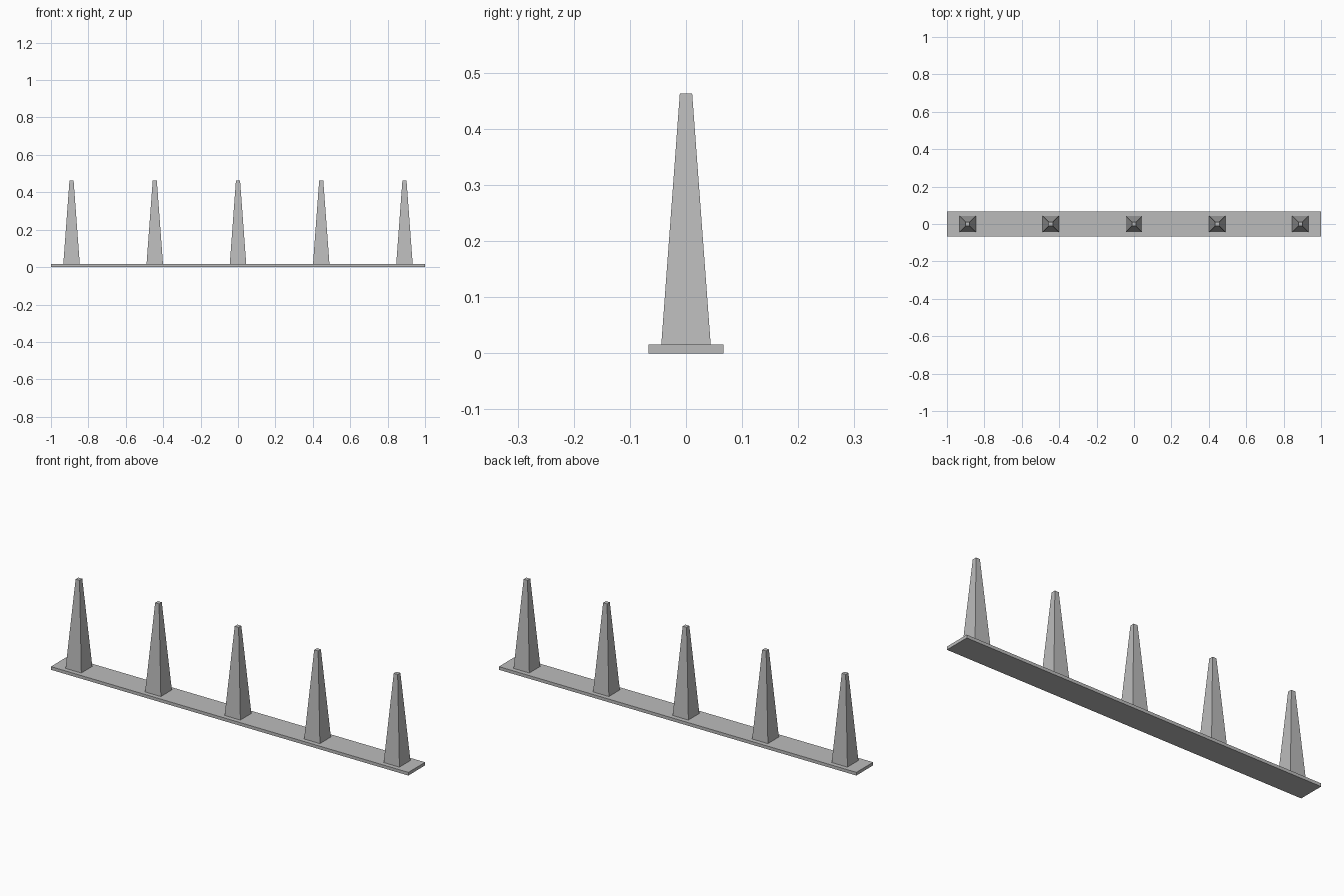
import bpy
import math

cube = bpy.data.objects.get("Cube")
if cube:
    bpy.data.objects.remove(cube, do_unlink=True)

# Single flat grey
grey = bpy.data.materials.new("plain grey")
grey.use_nodes = True
COLOUR = (0.5, 0.5, 0.5, 1)
grey.diffuse_color = COLOUR
grey.node_tree.nodes["Principled BSDF"].inputs["Base Color"].default_value = COLOUR

BASE_TOP = 0.016
SPIKE_TOP = 0.463
SPACING = 0.445


def finish(name):
    obj = bpy.context.object
    obj.name = obj.data.name = name
    obj.data.materials.append(grey)
    return obj


# Thin base strip
bpy.ops.mesh.primitive_cube_add(size=1, location=(0, 0, BASE_TOP / 2))
strip = finish("base_strip")
strip.scale = (2, 0.134, BASE_TOP)

# Five square tapered spikes with blunt tips
height = SPIKE_TOP - BASE_TOP
for i in range(5):
    bpy.ops.mesh.primitive_cone_add(
        vertices=4, radius1=0.044 * math.sqrt(2), radius2=0.011 * math.sqrt(2),
        depth=height, location=((i - 2) * SPACING, 0, BASE_TOP + height / 2),
        rotation=(0, 0, math.pi / 4))
    finish(f"spike_{i + 1}")
